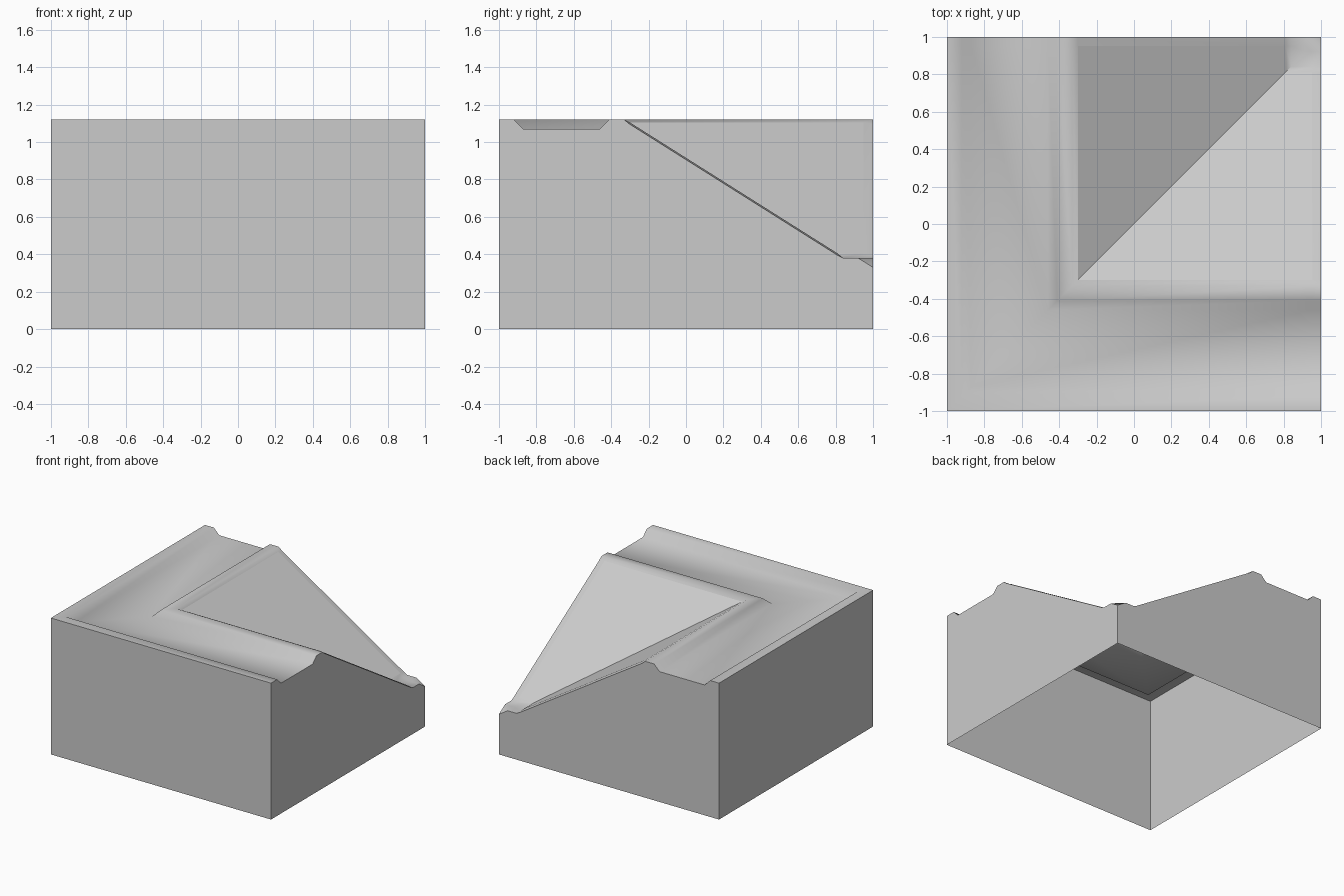
import bpy, bmesh, math

cube = bpy.data.objects.get("Cube")
if cube:
    bpy.data.objects.remove(cube, do_unlink=True)

# Single plain grey
grey = bpy.data.materials.new("light_grey")
grey.use_nodes = True
colour = (0.6, 0.6, 0.6, 1)
grey.diffuse_color = colour
grey.node_tree.nodes["Principled BSDF"].inputs["Base Color"].default_value = colour

# Wing cross-section: distance inward, height, drop at the open ends
PROFILE = [(-1, 1.12, 0), (-.92, 1.12, 0), (-.87, 1.07, 0), (-.46, 1.07, 0),
           (-.41, 1.12, 0), (-.33, 1.12, 0), (-.30, 1.105, .01),
           (.81, .405, .01), (.84, .38, 0), (.92, .38, 0)]
RIM = .95
PANEL_TOP = 6

bm = bmesh.new()


def level(s, z, drop):
    """One mitred line: down the left wing, round the corner, along the front."""
    points = [(s, 1, z - drop), (s, RIM, z), (s, s, z), (RIM, s, z), (1, s, z - drop)]
    return [bm.verts.new(p) for p in points]


# Mitred top: lip, channel, ridge, sloping panels and corner ledge
rows = [level(*p) for p in PROFILE]
panels = []
for i, (a, b) in enumerate(zip(rows, rows[1:])):
    for k in range(4):
        face = bm.faces.new((a[k], b[k], b[k + 1], a[k + 1]))
        if i == PANEL_TOP and k in (1, 2):
            panels.append(face)

# Flat corner ledge and its cut outer tip
tip = bm.verts.new((1, 1, .33))
bm.faces.new(rows[-1])
bm.faces.new((rows[-1][0], tip, rows[-1][-1]))

# Outer walls, open underneath
base = {(x, y): bm.verts.new((x, y, 0)) for x in (-1, 1) for y in (-1, 1)}
back = [r[0] for r in rows] + [tip]
side = [r[-1] for r in rows] + [tip]
bm.faces.new(back + [base[1, 1], base[-1, 1]])
bm.faces.new(side + [base[1, 1], base[1, -1]])
first = rows[0]
bm.faces.new(first[:3] + [base[-1, -1], base[-1, 1]])
bm.faces.new(first[2:] + [base[1, -1], base[-1, -1]])
bmesh.ops.recalc_face_normals(bm, faces=bm.faces[:])
if panels[0].normal.z < 0:
    bmesh.ops.reverse_faces(bm, faces=bm.faces[:])

# Soft channel edges, crisp panel outlines and corners
for face in bm.faces:
    face.smooth = True
for edge in bm.edges:
    hard = edge.calc_face_angle(math.pi) > math.radians(50)
    edge.smooth = not (hard or any(f in panels for f in edge.link_faces))

mesh = bpy.data.meshes.new("corner_block")
bm.to_mesh(mesh)
bm.free()
mesh.materials.append(grey)
block = bpy.data.objects.new("corner_block", mesh)
bpy.context.collection.objects.link(block)
